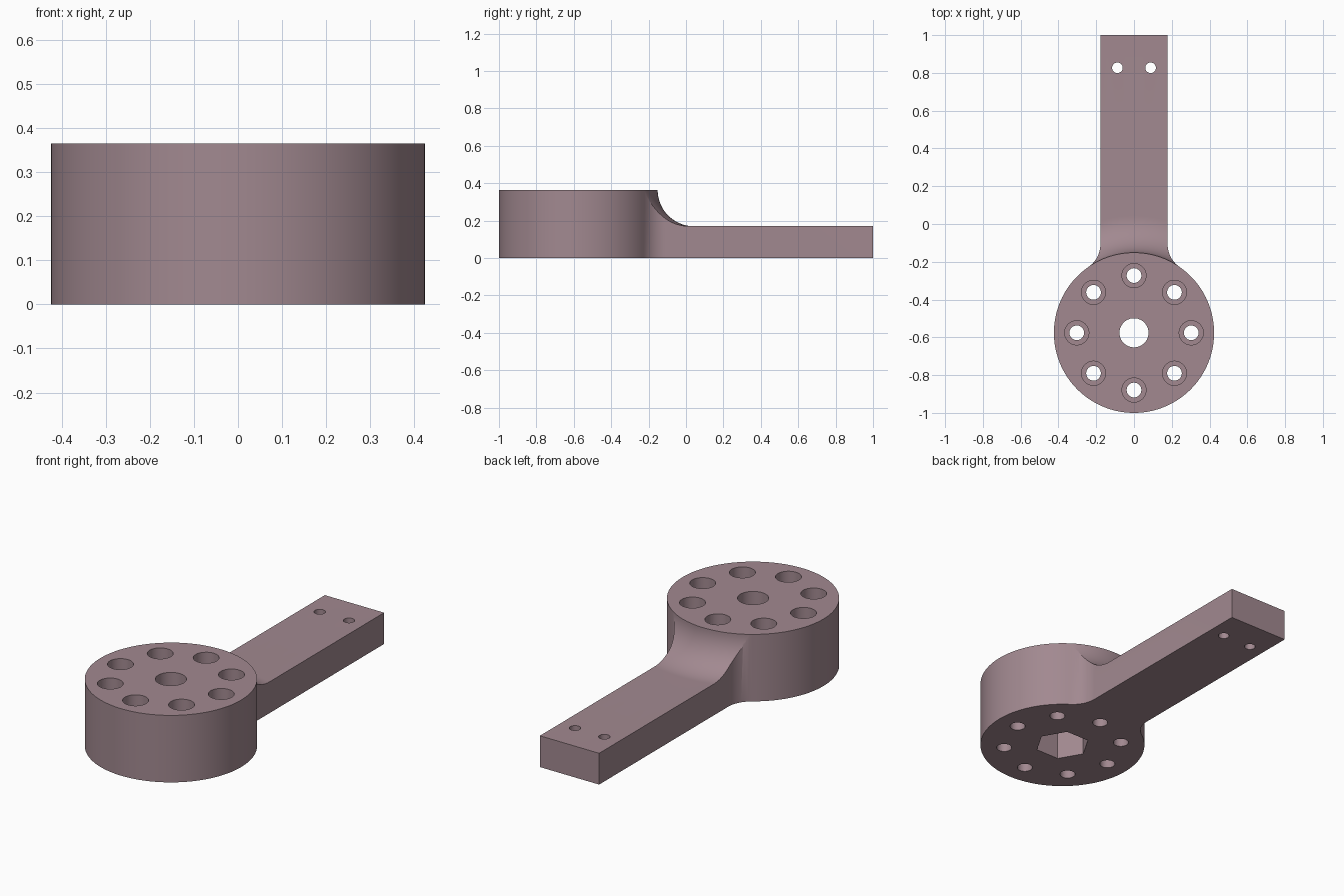
import bpy, bmesh
from math import sin, cos, pi, sqrt, atan2, radians

if "Cube" in bpy.data.objects:
    bpy.data.objects.remove(bpy.data.objects["Cube"])

CY, R, H = -0.576, 0.424, 0.364      # hub centre, radius, height
ARM_W, ARM_H = 0.178, 0.17           # arm half width, thickness
FR = 0.145                           # plan fillet between hub and arm


def make(name, bm):
    bmesh.ops.recalc_face_normals(bm, faces=bm.faces)
    me = bpy.data.meshes.new(name)
    bm.to_mesh(me)
    bm.free()
    ob = bpy.data.objects.new(name, me)
    bpy.context.collection.objects.link(ob)
    return ob


def prism(name, pts, z0, z1):
    bm = bmesh.new()
    f = bm.faces.new([bm.verts.new((x, y, z0)) for x, y in pts])
    ext = bmesh.ops.extrude_face_region(bm, geom=[f])
    bmesh.ops.translate(bm, vec=(0, 0, z1 - z0),
                        verts=[v for v in ext["geom"] if isinstance(v, bmesh.types.BMVert)])
    return make(name, bm)


def arc(cx, cy, r, a0, a1, n):
    return [(cx + r * cos(a0 + (a1 - a0) * i / n), cy + r * sin(a0 + (a1 - a0) * i / n))
            for i in range(n + 1)]


def circle(cx, cy, r, n):
    return arc(cx, cy, r, 0, 2 * pi, n)[:-1]


def cut(ob, cutter):
    m = ob.modifiers.new("cut", 'BOOLEAN')
    m.operation, m.solver, m.object = 'DIFFERENCE', 'EXACT', cutter
    bpy.context.view_layer.objects.active = ob
    bpy.ops.object.modifier_apply(modifier=m.name)
    bpy.data.objects.remove(cutter)


# Outline of hub, fillets and arm
fx = ARM_W + FR
fy = CY + sqrt((R + FR) ** 2 - fx ** 2)
t = atan2(fy - CY, fx)               # angle where the fillet touches the hub
right = arc(fx, fy, FR, pi, pi + t, 12)
left = [(-x, y) for x, y in reversed(right)]
hub = arc(0, CY, R, pi - t, 2 * pi + t, 120)[1:-1]
body = prism("hub_and_arm", [(-ARM_W, 1)] + left[::-1] + hub + right[::-1] + [(ARM_W, 1)], 0, H)

# Ring cutter: lowers the arm and leaves the curved blend around the hub
FZ = H - ARM_H
ri = R + 0.0005
prof = [(ri, 0.6)] + arc(ri + FZ, H, FZ, pi, 1.5 * pi, 24) + [(2.5, ARM_H), (2.5, 0.6)]
bm = bmesh.new()
N = 192
rings = [[bm.verts.new((r * cos(2 * pi * k / N), CY + r * sin(2 * pi * k / N), z))
          for r, z in prof] for k in range(N)]
for k in range(N):
    a, b = rings[k], rings[(k + 1) % N]
    for i in range(len(prof)):
        j = (i + 1) % len(prof)
        bm.faces.new((a[i], b[i], b[j], a[j]))
cut(body, make("blend_cutter", bm))

# Centre bore with hexagonal nut pocket underneath
cut(body, prism("bore", circle(0, CY, 0.077, 48), -0.1, 0.6))
cut(body, prism("nut_pocket", circle(0, CY, 0.14, 6), -0.1, 0.18))

# Ring of eight counterbored holes
for i in range(8):
    a = i * pi / 4
    x, y = 0.303 * cos(a), CY + 0.303 * sin(a)
    cut(body, prism("bolt_hole", circle(x, y, 0.039, 32), -0.1, 0.6))
    cut(body, prism("counterbore", circle(x, y, 0.064, 40), ARM_H, 0.6))

# Two small holes at the arm tip
for s in (-1, 1):
    cut(body, prism("tip_hole", circle(s * 0.088, 0.827, 0.028, 32), -0.1, 0.6))

# Colour and smooth shading with crisp edges
mat = bpy.data.materials.new("dusty_mauve")
mat.diffuse_color = (0.36, 0.25, 0.28, 1)
mat.use_nodes = True
mat.node_tree.nodes["Principled BSDF"].inputs["Base Color"].default_value = mat.diffuse_color
body.data.materials.clear()
body.data.materials.append(mat)
bpy.ops.object.select_all(action='DESELECT')
body.select_set(True)
bpy.context.view_layer.objects.active = body
bpy.ops.object.shade_smooth_by_angle(angle=radians(30))
